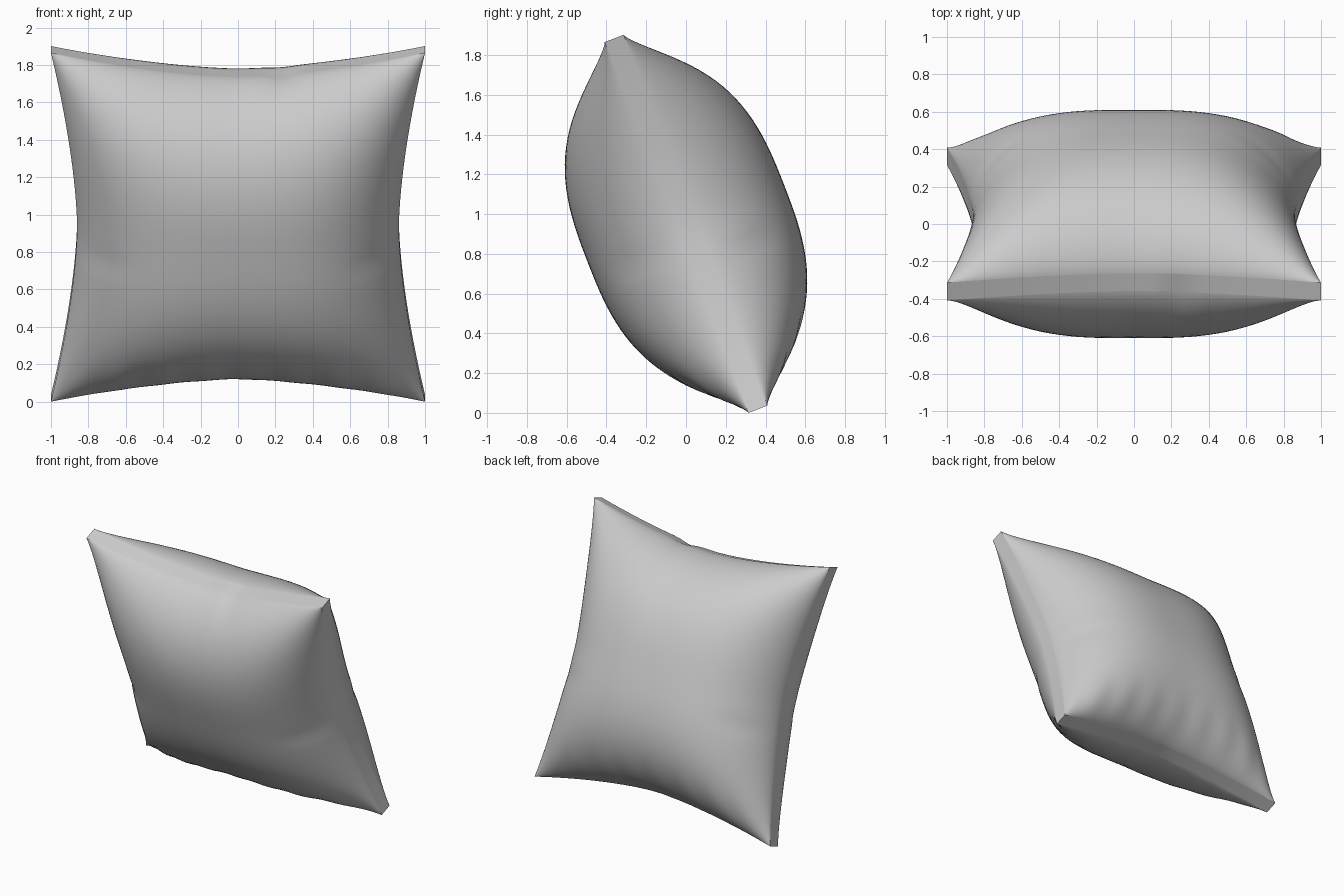
import bpy, bmesh, math
from mathutils import Vector, Matrix

if "Cube" in bpy.data.objects:
    bpy.data.objects.remove(bpy.data.objects["Cube"])

N = 56            # cells per side
SEAM = 0.051      # half width of the edge band
PUFF = 0.48       # stuffing height above the band
TILT = math.radians(21.2)


def bump(x, c, r):
    return math.exp(-((x - c) / r) ** 2)


def edge(t):
    # edges curve inward between the four pointed corners
    return 0.86 + 0.14 * abs(t) ** 1.6


def dome(s):
    return max(0.0, 1 - abs(s) ** 2.8) ** 0.65


def cushion_point(i, j, side):
    a = math.sin(math.pi / 2 * (2 * i / N - 1))
    b = math.sin(math.pi / 2 * (2 * j / N - 1))
    u, v = a * edge(b), b * edge(a)
    h = dome(a) * dome(b)
    # pinched folds at the middle of both sides
    near = bump(abs(a), 0.95, 0.2)
    h -= 0.05 * near * bump(b, -0.16 + 0.06 * side, 0.06) * dome(a)
    # fine gathers along the bottom seam
    h += 0.012 * math.sin(26 * a) * bump(b, -0.88, 0.12) * dome(a)
    # small notch in the top band
    if b > 0:
        v -= 0.02 * bump(a, 0.24, 0.07) * b ** 12 * (1 if side > 0 else 0.4)
    return Vector((u, -side * (SEAM + PUFF * h), v))


bm = bmesh.new()


def panel(side):
    g = [[bm.verts.new(cushion_point(i, j, side)) for j in range(N + 1)]
         for i in range(N + 1)]
    for i in range(N):
        for j in range(N):
            bm.faces.new((g[i][j], g[i + 1][j], g[i + 1][j + 1], g[i][j + 1]))
    # rim in order round the panel
    return ([g[i][0] for i in range(N)] + [g[N][j] for j in range(N)]
            + [g[i][N] for i in range(N, 0, -1)] + [g[0][j] for j in range(N, 0, -1)])


# front and back panels, joined by a flat band
front, back = panel(1), panel(-1)
for k in range(len(front)):
    m = (k + 1) % len(front)
    bm.faces.new((front[k], back[k], back[m], front[m]))
    for rim in (front, back):
        bm.edges.get((rim[k], rim[m])).smooth = False
for k in range(0, 4 * N, N):
    bm.edges.get((front[k], back[k])).smooth = False
for f in bm.faces:
    f.smooth = True
bmesh.ops.recalc_face_normals(bm, faces=bm.faces)

# lean the cushion with its top toward the front
bm.transform(Matrix.Translation((0, 0, 0.951)) @ Matrix.Rotation(TILT, 4, 'X'))
low = min(v.co.z for v in bm.verts)
bmesh.ops.translate(bm, verts=bm.verts, vec=(0, 0, -low))

mesh = bpy.data.meshes.new("cushion")
bm.to_mesh(mesh)
bm.free()
bpy.context.collection.objects.link(bpy.data.objects.new("cushion", mesh))
